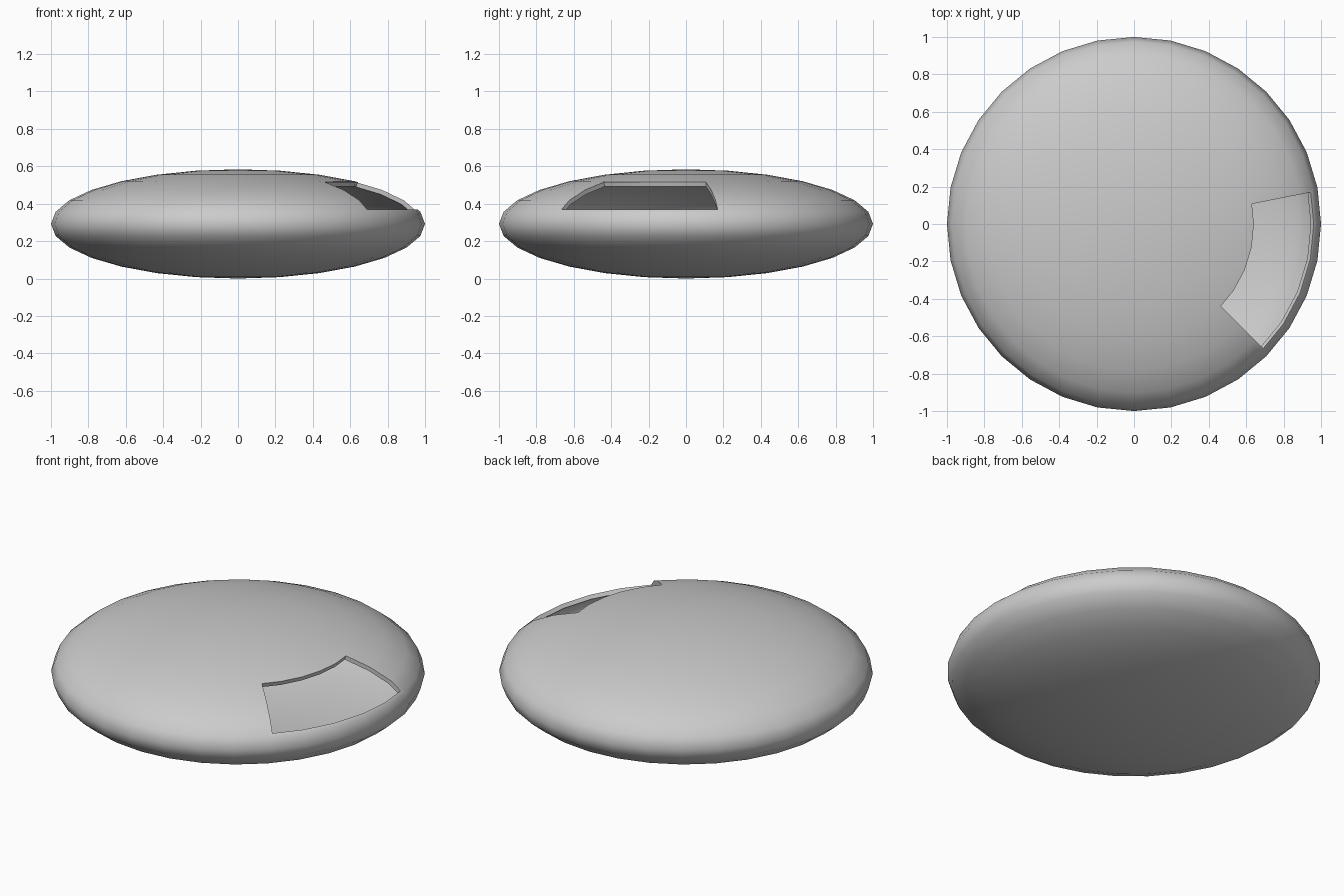
import bpy, bmesh, math
from mathutils import Vector

if "Cube" in bpy.data.objects:
    bpy.data.objects.remove(bpy.data.objects["Cube"])

SEGMENTS, RINGS = 32, 14
HALF_HEIGHT = 0.292

# flattened round hull
bm = bmesh.new()
bmesh.ops.create_uvsphere(bm, u_segments=SEGMENTS, v_segments=RINGS, radius=1)


def in_window(face):
    c = face.calc_center_median()
    lon = math.degrees(math.atan2(c.y, c.x))
    lat = math.degrees(math.atan2(c.z, math.hypot(c.x, c.y)))
    step = 180 / RINGS
    return -45 < lon < 11.25 and step < lat < 4 * step


# window opening: inset a block of faces, then remove it
window = [f for f in bm.faces if in_window(f)]
for v in bm.verts:
    v.co.z *= HALF_HEIGHT
bm.normal_update()
bmesh.ops.inset_region(bm, faces=window, thickness=0.018, use_even_offset=True)
bmesh.ops.delete(bm, geom=window, context='FACES')
for v in bm.verts:
    v.co.z += HALF_HEIGHT

mesh = bpy.data.meshes.new("hull_shell")
bm.to_mesh(mesh)
bm.free()
hull = bpy.data.objects.new("hull_shell", mesh)
bpy.context.collection.objects.link(hull)

# wall thickness, growing inward
wall = hull.modifiers.new("wall", 'SOLIDIFY')
wall.thickness = 0.025
wall.offset = -1

# smooth shading with a crisp window rim
bpy.context.view_layer.objects.active = hull
hull.select_set(True)
bpy.ops.object.modifier_apply(modifier="wall")
bpy.ops.object.shade_smooth_by_angle(angle=math.radians(50))
